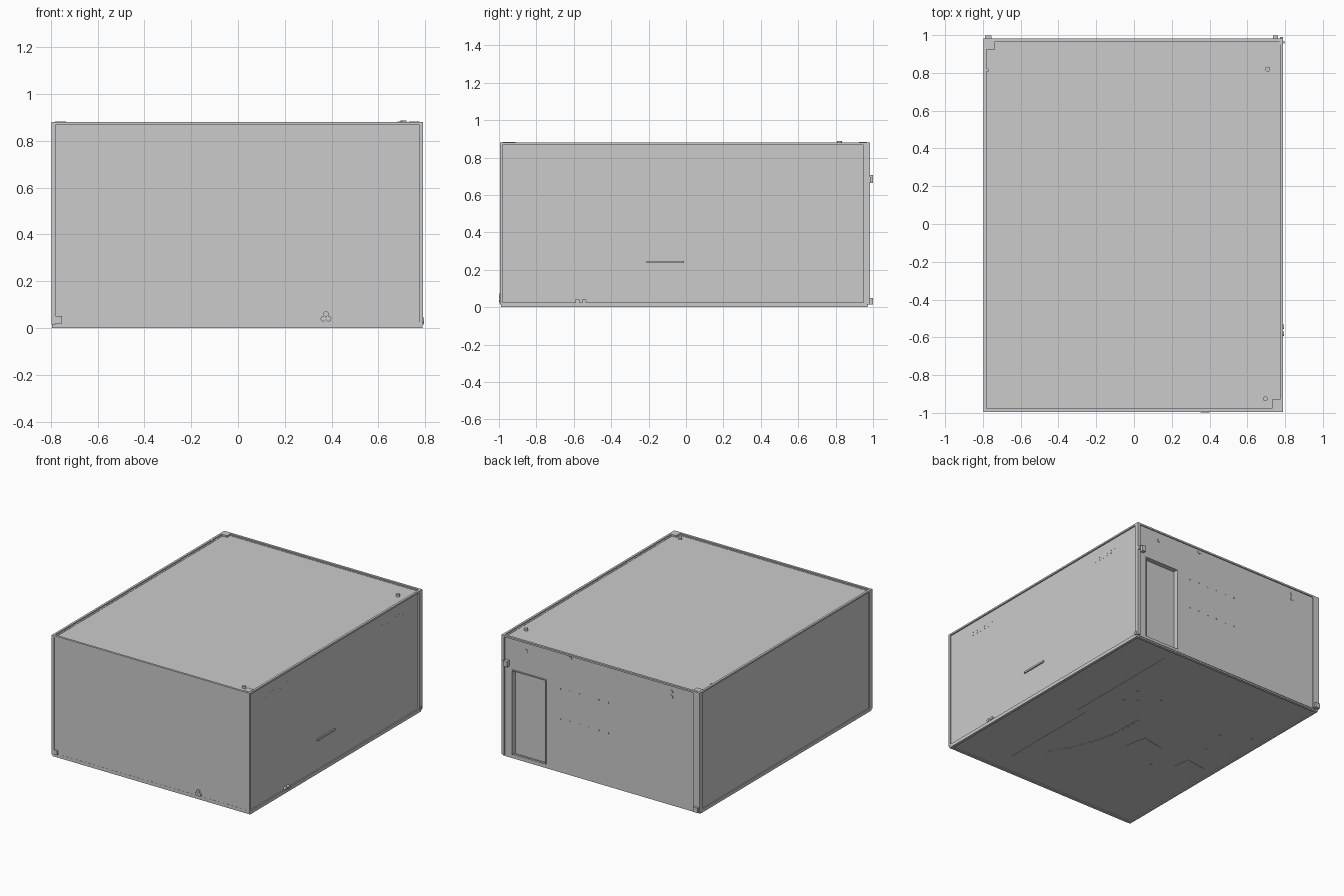
import bpy, bmesh, math
from mathutils import Matrix, Vector

if "Cube" in bpy.data.objects:
    bpy.data.objects.remove(bpy.data.objects["Cube"])


def finish(name, bm):
    me = bpy.data.meshes.new(name)
    bm.to_mesh(me)
    bm.free()
    ob = bpy.data.objects.new(name, me)
    bpy.context.collection.objects.link(ob)
    return ob


def add_box(bm, lo, hi, rot=0):
    lo, hi = Vector(lo), Vector(hi)
    m = (Matrix.Translation((lo + hi) / 2) @ Matrix.Rotation(rot, 4, 'Z')
         @ Matrix.Diagonal((*(hi - lo), 1)))
    bmesh.ops.create_cube(bm, size=1, matrix=m)


def box(name, lo, hi, rot=0):
    bm = bmesh.new()
    add_box(bm, lo, hi, rot)
    return finish(name, bm)


def ring(name, x0, x1, y0, y1, z0, z1, w):
    # rectangular frame lying flat, w wide
    bm = bmesh.new()
    add_box(bm, (x0, y0, z0), (x1, y1, z1))
    ob = finish(name, bm)
    cut = box(name + "_cutter", (x0 + w, y0 + w, z0 - 1), (x1 - w, y1 - w, z1 + 1))
    cut_out(ob, cut)


def cut_out(ob, cut):
    cut.hide_render = cut.hide_viewport = True
    mod = ob.modifiers.new("opening", 'BOOLEAN')
    mod.operation = 'DIFFERENCE'
    mod.solver = 'EXACT'
    mod.object = cut


def disc(name, centre, r, depth, axis):
    # short cylinder whose axis lies along x, y or z
    rot = {'X': Matrix.Rotation(math.pi / 2, 4, 'Y'),
           'Y': Matrix.Rotation(math.pi / 2, 4, 'X'), 'Z': Matrix()}[axis]
    bm = bmesh.new()
    bmesh.ops.create_cone(bm, cap_ends=True, segments=16, radius1=r, radius2=r,
                          depth=depth, matrix=Matrix.Translation(centre) @ rot)
    ob = finish(name, bm)
    bpy.context.view_layer.objects.active = ob
    ob.select_set(True)
    bpy.ops.object.shade_smooth_by_angle(angle=math.radians(40))
    ob.select_set(False)


def dots(name, points, size):
    bm = bmesh.new()
    for p in points:
        add_box(bm, [a - s / 2 for a, s in zip(p, size)], [a + s / 2 for a, s in zip(p, size)])
    finish(name, bm)


# recessed panels of the room shell
box("floor", (-.785, -.975, .007), (.78, .96, .022))
box("ceiling", (-.785, -.975, .855), (.78, .967, .87))
box("front_wall", (-.785, -.987, .01), (.78, -.97, .872))
box("left_wall", (-.787, -.98, .01), (-.77, .96, .872))
box("right_wall", (.763, -.98, .01), (.78, .96, .872))
back = box("back_wall", (-.78, .958, .01), (.775, .974, .872))

# outer rims at floor and ceiling
ring("floor_rim", -.794, .789, -.988, .97, 0, .025, .02)
ring("ceiling_rim", -.797, .79, -.994, .982, .868, .88, .016)

# corner posts standing proud of the panels
for n, lo, hi in (("front_left", (-.797, -.995, .015), (-.78, -.965, .879)),
                  ("front_right", (.775, -.994, .015), (.79, -.98, .879)),
                  ("back_left", (-.797, .945, .015), (-.745, .983, .879)),
                  ("back_right", (.77, .95, .015), (.79, .983, .879))):
    box("corner_post_" + n, lo, hi)

# doorway with recessed door
cut_out(back, box("door_cutter", (.435, .9, .03), (.715, 1.1, .645)))
box("door", (.42, .93, .026), (.73, .945, .66))
for n, lo, hi in (("left", (.435, .94, .03), (.443, .98, .645)),
                  ("right", (.707, .94, .03), (.715, .98, .645)),
                  ("top", (.443, .94, .637), (.707, .98, .645))):
    box("door_frame_" + n, lo, hi)

# corner blocks poking through the shell
box("ceiling_block_back", (-.783, .925, .85), (-.735, .968, .882))
box("ceiling_block_front", (.73, -.98, .85), (.776, -.93, .882))
box("front_floor_block", (-.782, -.996, .02), (-.753, -.97, .052))
box("back_floor_block", (-.79, .96, .015), (-.755, .999, .05))
box("right_floor_block", (.77, .955, .015), (.796, .97, .04))

# fittings on the ceiling
disc("ceiling_fitting_back", (.708, .82, .877), .013, .02, 'Z')
disc("ceiling_fitting_front", (.695, -.925, .874), .013, .018, 'Z')
disc("ceiling_fitting_left", (-.778, .815, .874), .009, .012, 'Z')

# fittings on the back wall
box("door_closer_box", (.735, .96, .663), (.762, .999, .706))
box("hinge_block", (.772, .96, .67), (.788, .99, .697))
for i, (x, z) in enumerate(((.60, .81), (.245, .85), (-.565, .825), (-.565, .79))):
    disc(f"back_stud_{i + 1}", (x, .973, z), .013, .012, 'Y')
dots("back_shelf_screws",
     [(.325 - .077 * i, .973, z) for z in (.61, .39) for i in range(6)], (.008, .008, .008))

# fittings on the front wall
for i, (x, z) in enumerate(((.365, .04), (.387, .04), (.376, .06))):
    disc(f"front_stud_{i + 1}", (x, -.99, z), .012, .018, 'Y')
disc("front_pin", (.055, -.987, .79), .004, .006, 'Y')

# fittings on the right wall
box("right_rail", (.77, -.21, .235), (.789, -.01, .248))
for i, y in enumerate((-.58, -.545)):
    disc(f"right_stud_{i + 1}", (.785, y, .033), .012, .02, 'X')
dots("right_wall_pins",
     [(.779, y0 + .04 * i, z) for y0 in (-.79, .53) for z in (.79, .77) for i in range(7)],
     (.005, .006, .006))

# thin pieces showing through the underside of the floor
box("floor_panel_middle", (-.30, -.235, .005), (-.12, -.065, .01), math.radians(12))
box("floor_panel_left", (-.70, -.22, .005), (-.54, -.10, .01), math.radians(8))
box("floor_seam_front", (.387, -.82, .005), (.391, -.05, .01))
box("floor_seam_back", (.447, -.05, .005), (.451, .86, .01))
bm = bmesh.new()
for i in range(14):
    t = i / 13
    x = .23 - .18 * t - .06 * math.sin(math.pi * t)
    y = -.60 + .68 * t
    add_box(bm, (x - .008, y - .02, .005), (x + .008, y + .02, .01),
            math.atan2(.18 + .19 * math.cos(math.pi * t), .68))
finish("floor_curved_strip", bm)
dots("floor_leg_tips",
     [(x, y, .008) for x, y in ((.3, .25), (.22, .3), (.1, .4), (.3, .4), (-.5, .3),
                                (-.55, .1), (-.7, .4), (-.4, -.3))], (.014, .014, .006))
